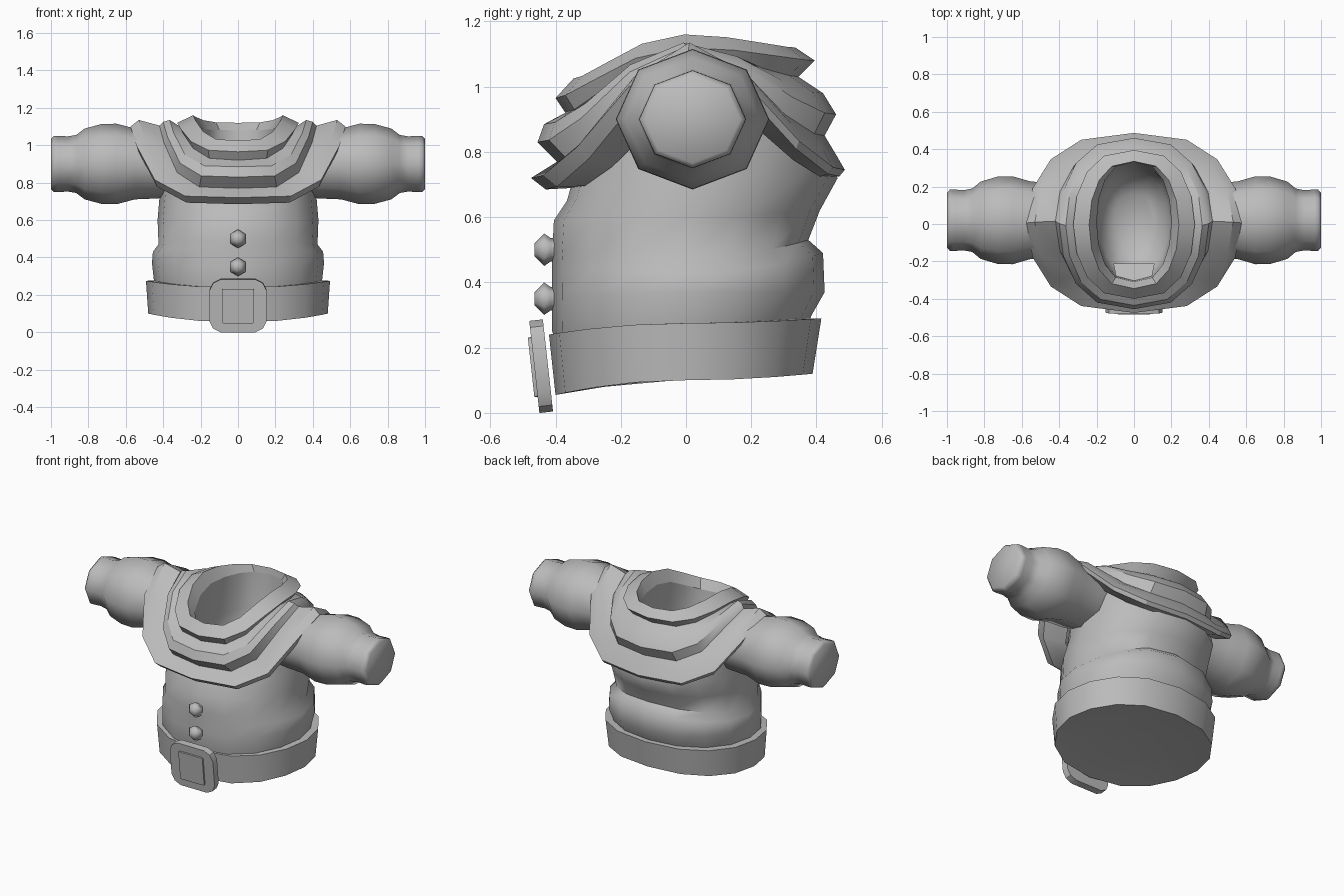
import bpy, math
from mathutils import Matrix

cube = bpy.data.objects.get("Cube")
if cube:
    bpy.data.objects.remove(cube, do_unlink=True)

grey = bpy.data.materials.new("plain grey")
grey.use_nodes = True
GREY = (0.5, 0.5, 0.5, 1)
grey.diffuse_color = GREY
grey.node_tree.nodes["Principled BSDF"].inputs["Base Color"].default_value = GREY


def loft(name, rings, caps=(True, True), angle=35, outward=True):
    """Skin a list of equal-length point rings into one object."""
    n = len(rings[0])
    verts = [p for ring in rings for p in ring]
    faces = []
    for r in range(len(rings) - 1):
        a, b = r * n, (r + 1) * n
        for i in range(n):
            j = (i + 1) % n
            faces.append((a + i, a + j, b + j, b + i))
    if caps[0]:
        faces.append(tuple(reversed(range(n))))
    if caps[1]:
        faces.append(tuple(range(len(verts) - n, len(verts))))
    mesh = bpy.data.meshes.new(name)
    mesh.from_pydata(verts, [], faces)
    mesh.materials.append(grey)
    obj = bpy.data.objects.new(name, mesh)
    bpy.context.collection.objects.link(obj)
    bpy.ops.object.select_all(action='DESELECT')
    obj.select_set(True)
    bpy.context.view_layer.objects.active = obj
    bpy.ops.object.mode_set(mode='EDIT')
    bpy.ops.mesh.select_all(action='SELECT')
    bpy.ops.mesh.normals_make_consistent(inside=not outward)
    bpy.ops.object.mode_set(mode='OBJECT')
    bpy.ops.object.shade_smooth_by_angle(angle=math.radians(angle))
    return obj


def saddle(half_x, z_side, y_front, z_front, y_back, z_back, power=2, full=.9, n=16):
    """Oval ring whose height changes between front, sides and back."""
    pts = []
    for i in range(n):
        t = 2 * math.pi * i / n
        s, c = math.sin(t), math.cos(t)
        z_end = z_front if c > 0 else z_back
        x = math.copysign(abs(s) ** full, s) * half_x
        y = (y_front + y_back) / 2 - (y_back - y_front) / 2 * c
        pts.append((x, y, z_end + (z_side - z_end) * abs(s) ** power))
    return pts


# torso with a fold above the belt, flaring out behind to meet the cowl
loft("torso", [saddle(*r) for r in (
    (.43, .20, -.38, .16, .36, .22),
    (.45, .28, -.41, .25, .385, .30),
    (.46, .37, -.41, .35, .425, .37),
    (.455, .43, -.41, .45, .42, .49),
    (.425, .47, -.41, .49, .375, .53),
    (.43, .60, -.405, .59, .41, .62),
    (.42, .72, -.365, .65, .465, .72),
    (.40, .95, -.34, .74, .43, .77))], caps=(False, False), angle=60)

# layered cowl, each layer high on the shoulders and low in front and behind
cowl = [
    (.42, .95, -.34, .69, .44, .72, 4),
    (.56, 1.06, -.43, .685, .47, .725, 4),
    (.575, 1.10, -.475, .72, .487, .745, 4),
    (.53, 1.135, -.435, .745, .455, .80, 4),
    (.42, 1.105, -.395, .77, .425, .85, 4),
    (.40, 1.125, -.455, .83, .46, .915, 4),
    (.365, 1.135, -.435, .885, .42, .98, 4),
    (.31, 1.10, -.37, .92, .345, 1.03, 3),
    (.325, 1.12, -.40, .965, .395, 1.08, 3),
    (.24, 1.16, -.345, 1.025, .335, 1.12, 3),
    (.20, 1.09, -.31, .97, .33, 1.08, 3)]
loft("cowl", [saddle(*r, full=.74) for r in cowl], caps=(False, False), angle=30)

# smooth hollow inside the neck
loft("neck_hollow", [saddle(*r, full=.74) for r in (
    (.20, 1.09, -.31, .97, .33, 1.08, 3),
    (.205, .85, -.29, .80, .31, .85),
    (.19, .68, -.25, .66, .27, .68),
    (.11, .58, -.14, .58, .16, .58))], caps=(False, True), angle=80, outward=False)

# small flap inside the neck
flap = [(-.11, -.21, .85), (.11, -.21, .85), (.09, -.31, .92), (-.09, -.31, .92)]
loft("neck_flap", [flap, [(x, y, z - .008) for x, y, z in flap]])

# belt, tilted down to the front and closed underneath
loft("belt", [saddle(*r, full=.85) for r in (
    (.30, .11, -.25, .08, .24, .125),
    (.48, .10, -.40, .055, .388, .12),
    (.492, .275, -.42, .24, .415, .29),
    (.44, .275, -.38, .24, .36, .29))], caps=(True, False))


# buckle: chamfered plate with a raised centre
def plate(name, half_x, half_z, cut, y_back, y_front):
    corner = [(half_x, half_z - cut), (half_x - cut / 3, half_z - cut / 3),
              (half_x - cut, half_z)]
    outline = corner + [(-x, z) for x, z in reversed(corner)]
    outline += [(-x, -z) for x, z in outline]
    obj = loft(name, [[(x, y, z) for x, z in outline] for y in (y_back, y_front)])
    obj.matrix_world = Matrix.Translation((0, -.445, .143)) @ Matrix.Rotation(.11, 4, 'X')
    return obj


plate("buckle", .153, .142, .06, .022, -.02)
plate("buckle_centre", .085, .092, .006, 0, -.03)

# buttons
for k, z in enumerate((.5, .35)):
    rings = [[(r * math.sin(math.pi * i / 3), y, z + r * math.cos(math.pi * i / 3))
              for i in range(6)]
             for r, y in ((.035, -.39), (.036, -.415), (.05, -.435), (.02, -.464))]
    loft(f"button_{k + 1}", rings, angle=85)

# eight-sided sleeves, ending in cuffs
sleeve = ((.30, .17), (.43, .19), (.55, .195), (.65, .222), (.73, .22), (.82, .195),
          (.865, .16), (.91, .152), (.965, .155), (.985, .154), (1.0, .138))
for side, sign in (("left", 1), ("right", -1)):
    rings = [[(sign * x, .02 + 1.06 * r * math.cos(math.pi * i / 4),
               .90 + .97 * r * math.sin(math.pi * i / 4)) for i in range(8)]
             for x, r in sleeve]
    loft(f"{side}_sleeve", rings, angle=50)
